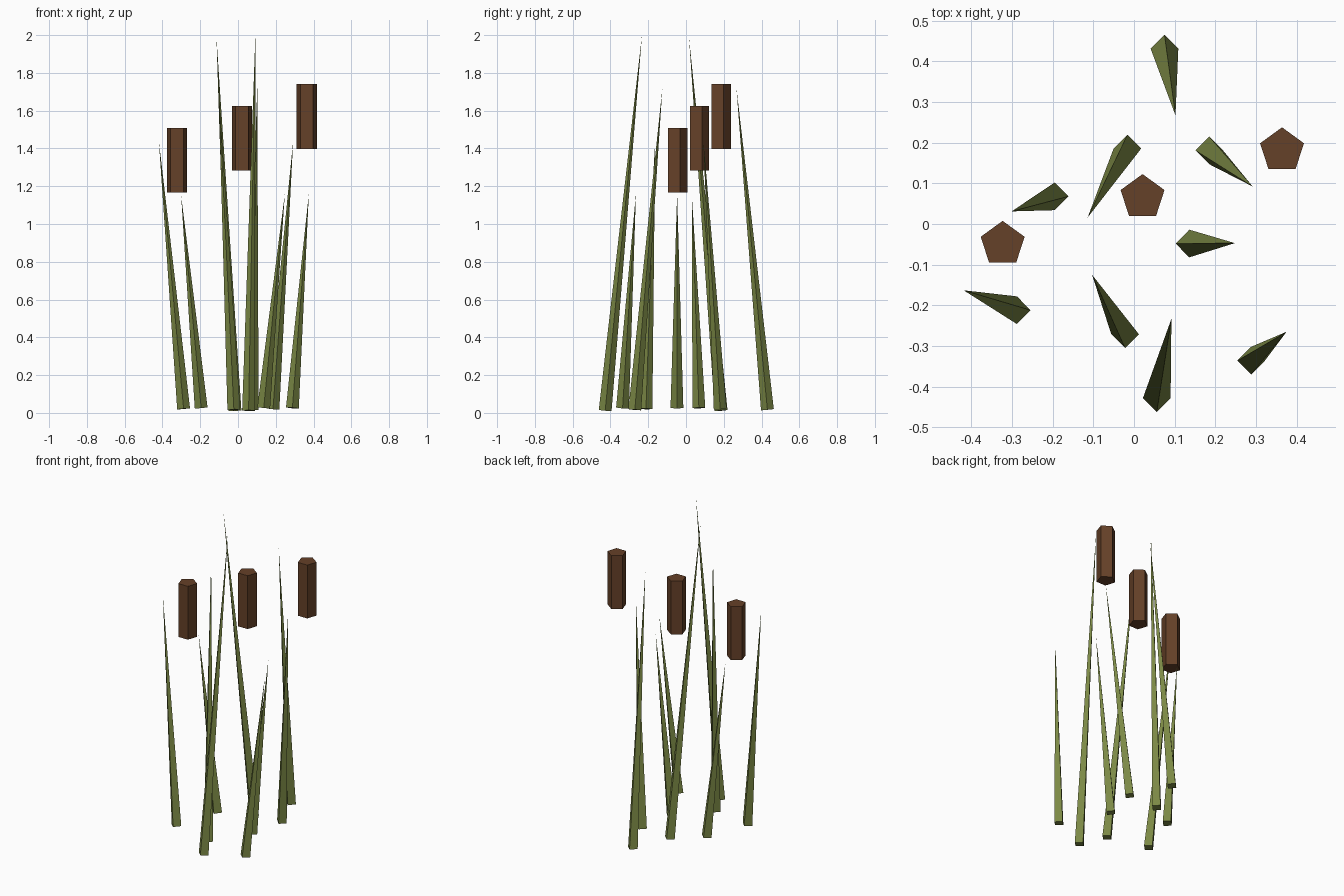
import bpy
from mathutils import Vector

if "Cube" in bpy.data.objects:
    bpy.data.objects.remove(bpy.data.objects["Cube"])


def material(name, rgb):
    m = bpy.data.materials.new(name)
    m.diffuse_color = (*rgb, 1)
    m.use_nodes = True
    m.node_tree.nodes["Principled BSDF"].inputs["Base Color"].default_value = m.diffuse_color
    return m


green = material("reed_green", (0.20, 0.25, 0.06))
brown = material("seed_brown", (0.13, 0.052, 0.021))


def blade(i, base, tip, radius=0.034):
    """Four-sided spike leaning from its base centre to its tip."""
    base, tip = Vector(base), Vector(tip)
    axis = tip - base
    bpy.ops.mesh.primitive_cone_add(vertices=4, radius1=radius, radius2=0,
                                    depth=axis.length, location=(base + tip) / 2)
    ob = bpy.context.object
    ob.name = f"reed_blade_{i}"
    ob.rotation_euler = Vector((0, 0, 1)).rotation_difference(axis).to_euler()
    ob.data.materials.append(green)


def seed_head(i, x, y, z):
    """Five-sided prism centred at x, y, z."""
    bpy.ops.mesh.primitive_cylinder_add(vertices=5, radius=0.0567, depth=0.342,
                                        location=(x, y, z))
    ob = bpy.context.object
    ob.name = f"seed_head_{i}"
    ob.data.materials.append(brown)


# Blades: base x, y then tip x, y, z
blades = [
    (0.075, 0.431, 0.102, 0.267, 1.72),
    (0.136, -0.048, 0.248, -0.047, 1.16),
    (0.185, 0.181, 0.292, 0.092, 1.44),
    (-0.016, 0.186, -0.114, 0.016, 1.985),
    (-0.195, 0.068, -0.301, 0.031, 1.15),
    (-0.288, -0.212, -0.419, -0.163, 1.44),
    (-0.022, -0.271, -0.103, -0.125, 1.72),
    (0.056, -0.428, 0.092, -0.233, 2.0),
    (0.288, -0.336, 0.375, -0.265, 1.16),
]
for i, (bx, by, tx, ty, tz) in enumerate(blades, 1):
    # shorter blades start slightly higher
    bz = 0.012 + 0.014 * (2 - tz) / 0.84
    blade(i, (bx, by, bz), (tx, ty, tz))

# Seed heads
heads = [(-0.323, -0.049, 1.337), (0.021, 0.066, 1.453), (0.364, 0.181, 1.569)]
for i, h in enumerate(heads, 1):
    seed_head(i, *h)
